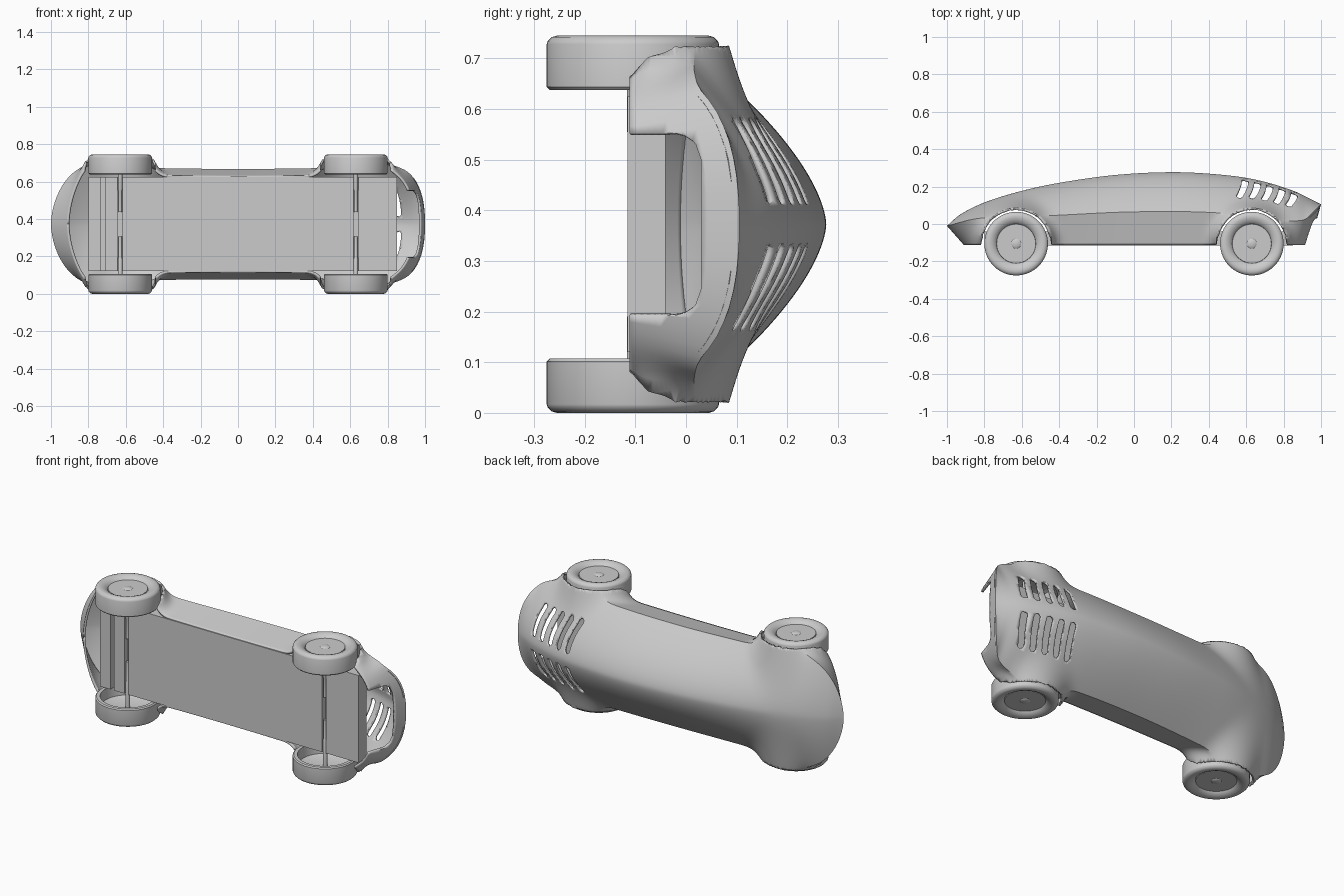
import bpy, bmesh, math

if "Cube" in bpy.data.objects:
    bpy.data.objects.remove(bpy.data.objects["Cube"])

ZC = 0.3725            # centre of the width
AX, AY = 0.63, -0.105  # wheel axis position


def finish(name, bm, smooth=True):
    me = bpy.data.meshes.new(name)
    bm.to_mesh(me)
    bm.free()
    ob = bpy.data.objects.new(name, me)
    bpy.context.collection.objects.link(ob)
    if smooth:
        bpy.ops.object.select_all(action='DESELECT')
        ob.select_set(True)
        bpy.context.view_layer.objects.active = ob
        bpy.ops.object.shade_smooth_by_angle(angle=math.radians(35))
    return ob


def curve(pts, x):
    """Smooth interpolation through (x, value) points."""
    n = len(pts)
    i = max(k for k in range(n - 1) if k == 0 or pts[k][0] <= x)

    def slope(k):
        a, b = pts[max(k - 1, 0)], pts[min(k + 1, n - 1)]
        return (b[1] - a[1]) / (b[0] - a[0])
    (x0, y0), (x1, y1) = pts[i], pts[i + 1]
    h = x1 - x0
    t = (x - x0) / h
    return ((2*t**3 - 3*t*t + 1) * y0 + (t**3 - 2*t*t + t) * h * slope(i)
            + (3*t*t - 2*t**3) * y1 + (t**3 - t*t) * h * slope(i + 1))


def clip(bm, fn):
    """Trim the surface cleanly where fn(position) is negative."""
    val = {v: fn(v.co) for v in bm.verts}
    new = []
    for e in list(bm.edges):
        a, b = e.verts
        if val[a] * val[b] < 0:
            lo, hi = 0.0, 1.0
            for _ in range(25):
                mid = (lo + hi) / 2
                if fn(a.co.lerp(b.co, mid)) * val[a] > 0:
                    lo = mid
                else:
                    hi = mid
            _, v = bmesh.utils.edge_split(e, a, (lo + hi) / 2)
            new.append(v)
    for v in new:
        val[v] = 0.0
    bmesh.ops.connect_verts(bm, verts=new)
    bad = [f for f in bm.faces if any(val[v] < 0 for v in f.verts)]
    bmesh.ops.delete(bm, geom=bad, context='FACES')


# Body shell: roof line, crease line and plan outline
ROOF = [(-1, -.01), (-.93, .05), (-.8, .115), (-.6, .177), (-.4, .22), (-.1, .262),
        (.2, .277), (.45, .265), (.65, .237), (.85, .178), (1, .105)]
CREASE = [(-1, -.01), (-.83, .03), (-.45, .045), (0, .065), (.44, .06), (.75, .02),
          (.91, .022), (.955, .06), (.985, .09), (1, .105)]


def half_width(x):
    p = .295 + .015 * min(1, (x / .8) ** 2)
    t = min(1, max(0, (abs(x) - .8) / .2))
    n = 1.8 if x < 0 else 2.4
    return p * max(0, 1 - t ** n) ** (1 / n)


def flare(x, y, w):
    """Push the surface out to a round fender over each wheel."""
    d = math.hypot(abs(x) - AX, y - AY)
    t = min(1, max(0, (d - .19) / .11))
    edge = .353 - .06 * min(1, max(0, -y / .11)) ** 2.5
    return w + max(0, edge - w) * (1 - t) ** 4


def section(x):
    half, yc, top, p = [], curve(CREASE, x), curve(ROOF, x), half_width(x)
    pull = .09 if x < 0 else -.06
    end = max(0, (abs(x) - .8) / .2)
    for i in range(14):                      # side wall
        f = 1 - i / 14
        px, py = x + pull * end * f, yc + (-.112 - yc) * f
        half.append((px, py, flare(px, py, p * (1 - .13 * f))))
    for i in range(41):                      # domed roof
        c = math.cos(i / 40 * math.pi / 2)
        py = yc + (top - yc) * (1 - c ** 1.6)
        half.append((x, py, flare(x, py, p * c) if i < 40 else 0))
    return ([(a, b, ZC + c) for a, b, c in half]
            + [(a, b, ZC - c) for a, b, c in half[-2::-1]])


def arches(c):
    return math.hypot(abs(c.x) - AX, c.y - AY) - .19


def tail_opening(c):
    a, b = abs(c.z - ZC) - .125, c.y + .025
    d = math.hypot(max(a, 0), max(b, 0)) + min(max(a, b), 0) - .055
    return max(d, .86 - c.x)


def vents(c):
    w = abs(c.z - ZC)
    t = min(1, max(0, (w - .055) / .14))
    return min(math.hypot(c.x - (.595 + .066 * i - .03 * t * t), w - .055 - .14 * t) - .0172
               for i in range(5))


N = 14
xs = ([-.8 - .2 * math.cos(i / N * math.pi / 2) for i in range(N)]
      + [-.8 + 1.6 * i / 160 for i in range(161)]
      + [.8 + .2 * math.sin(i / N * math.pi / 2) for i in range(1, N + 1)])
bm = bmesh.new()
rows = [[bm.verts.new(c) for c in section(x)] for x in xs]
for r, s in zip(rows, rows[1:]):
    for k in range(len(r) - 1):
        bm.faces.new((r[k], r[k + 1], s[k + 1], s[k]))
bmesh.ops.remove_doubles(bm, verts=bm.verts, dist=0.0002)
bm.normal_update()
if sum(f.normal.y * f.calc_area() for f in bm.faces) < 0:
    bmesh.ops.reverse_faces(bm, faces=bm.faces)
for cut in (arches, tail_opening, vents):
    clip(bm, cut)
body = finish('body_shell', bm)
sol = body.modifiers.new('thickness', 'SOLIDIFY')
sol.thickness = .012
sol.offset = -1


# Chassis block with cross grooves underneath
def box(bm, x0, x1, y0, y1, w):
    r = bmesh.ops.create_cube(bm, size=1)
    for v in r['verts']:
        v.co = (x0 + (v.co.x + .5) * (x1 - x0), y0 + (v.co.y + .5) * (y1 - y0), ZC + v.co.z * 2 * w)


bm = bmesh.new()
box(bm, -.8, .85, -.085, -.04, .252)
for x0, x1 in ((-.8, -.732), (-.71, -.643), (-.617, .617), (.643, .85)):
    box(bm, x0, x1, -.116, -.085, .252)
finish('chassis', bm, False)

# Wheels: hollow inside, dished outer face with a hub cap; and their axle pins
WHEEL = [(0, .07), (.12, .07), (.14, .06), (.145, 0), (.164, 0), (.17, .006), (.17, .09), (.168, .096),
         (.16, .104), (.15, .107), (.138, .107), (.122, .101), (.11, .092), (.105, .085), (.104, .09),
         (.026, .09), (.022, .093), (.01, .096), (0, .0965)]
PIN = [(0, -.2), (.009, -.2), (.009, -.09), (.012, -.08), (.012, .07), (0, .07)]


def lathe(name, prof, cx, side, n):
    bm = bmesh.new()
    rings = [[bm.verts.new((cx + r * math.cos(a), AY + r * math.sin(a), ZC + side * (.2655 + h)))
              for r, h in prof] for a in (k * math.tau / n for k in range(n))]
    for i in range(n):
        a, b = rings[i], rings[(i + 1) % n]
        for k in range(len(prof) - 1):
            bm.faces.new((a[k], a[k + 1], b[k + 1], b[k]))
    bmesh.ops.remove_doubles(bm, verts=bm.verts, dist=1e-5)
    bmesh.ops.recalc_face_normals(bm, faces=bm.faces)
    return finish(name, bm)


for cx, end in ((-AX, 'front'), (AX, 'rear')):
    for side, hand in ((-1, 'left'), (1, 'right')):
        lathe(f'{end}_{hand}_wheel', WHEEL, cx, side, 64)
        lathe(f'{end}_{hand}_axle', PIN, cx, side, 20)
